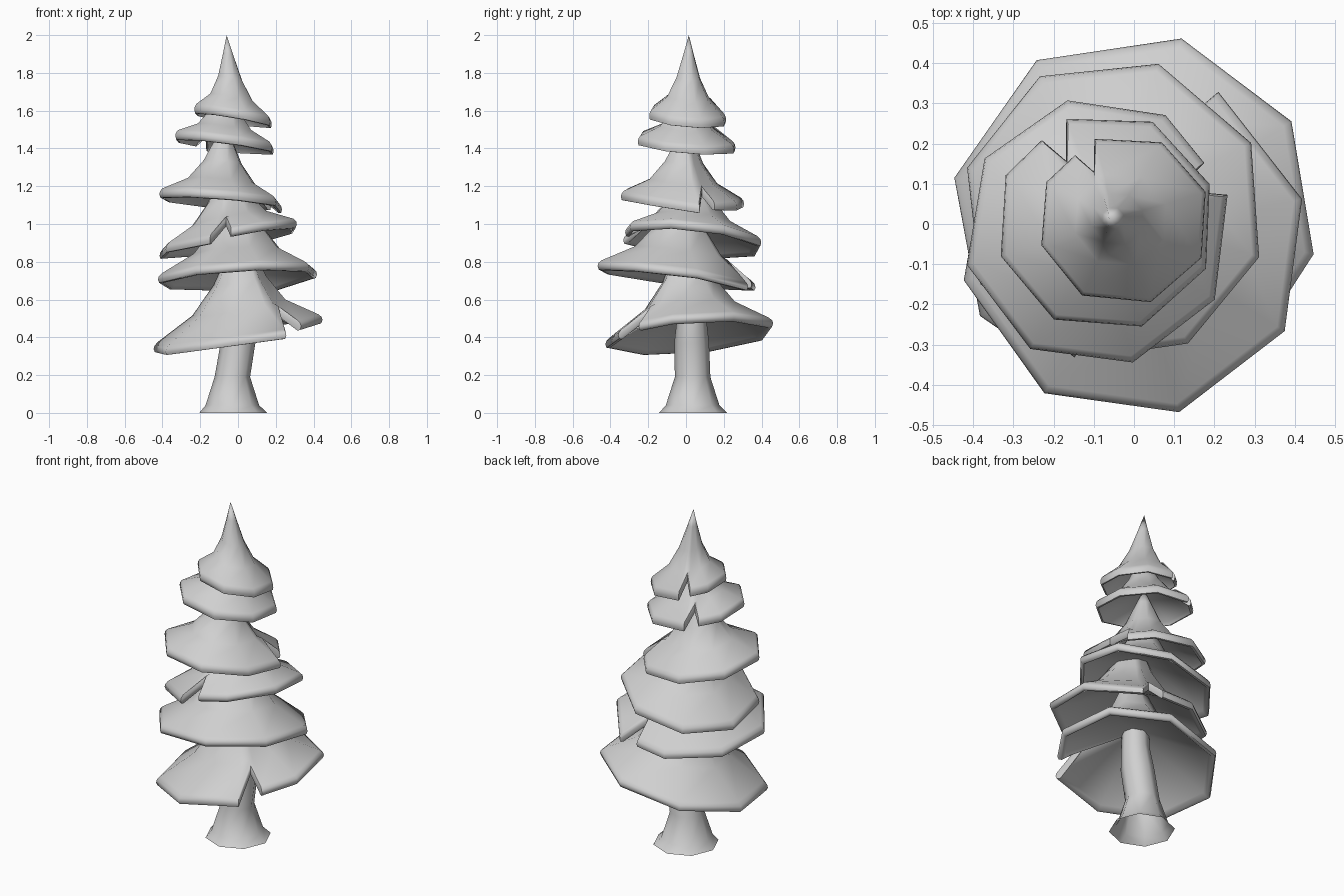
import bpy
import bmesh
from math import cos, sin, pi, radians

cube = bpy.data.objects.get("Cube")
if cube:
    bpy.data.objects.remove(cube)

grey = bpy.data.materials.new("plain_grey")
grey.use_nodes = True
colour = (0.63, 0.63, 0.63, 1)
grey.diffuse_color = colour
grey.node_tree.nodes["Principled BSDF"].inputs["Base Color"].default_value = colour


def loft(name, rings, bottom=None, top=None):
    """Skin a stack of equal rings; close an end with a fan if given its tip."""
    bm = bmesh.new()
    loops = [[bm.verts.new(p) for p in ring] for ring in rings]
    n = len(loops[0])
    for low, high in zip(loops, loops[1:]):
        for i in range(n):
            j = (i + 1) % n
            bm.faces.new((low[i], low[j], high[j], high[i]))
    for point, loop in ((bottom, loops[0]), (top, loops[-1])):
        if point is not None:
            tip = bm.verts.new(point)
            for i in range(n):
                bm.faces.new((loop[i], loop[(i + 1) % n], tip))
    bmesh.ops.recalc_face_normals(bm, faces=bm.faces)
    mesh = bpy.data.meshes.new(name)
    bm.to_mesh(mesh)
    bm.free()
    obj = bpy.data.objects.new(name, mesh)
    obj.data.materials.append(grey)
    bpy.context.collection.objects.link(obj)
    bpy.ops.object.select_all(action='DESELECT')
    obj.select_set(True)
    bpy.context.view_layer.objects.active = obj
    bpy.ops.object.shade_smooth_by_angle(angle=radians(60))
    return obj


# Skirt section: share of the radius, fixed height, share of the tier height
SECTION = [(.9, -.005, 0), (.945, -.024, 0), (.985, -.022, 0), (1, -.005, 0),
           (.99, .012, 0), (.95, .026, .005), (.55, 0, .23), (.31, 0, .47), (.13, 0, .77)]

# Skirt outline: drooping corner, notch, notch end, then the plain corners
OUTLINE = [(0, 1, "corner"), (12, 1, "notch"), (17, .94, "")]
OUTLINE += [(d, 1, "") for d in (44, 87, 131, 178, 224, 269, 314)]


def branch_tier(name, centre, base, radius, height, slope, turn, peak):
    """Tilted hollow eight-sided skirt, split by a notch beside a drooping corner."""
    rings = []
    for share, lift, rise in SECTION:
        ring = []
        outer = share > .7
        cx = centre[0] * (1 - rise) + peak[0] * rise
        cy = centre[1] * (1 - rise) + peak[1] * rise
        for degrees, reach, kind in OUTLINE:
            r = share * reach
            z = lift + rise * height
            if outer and kind == "notch":
                r = .63 + (share - .9) * .3
                z += .155 * height
            if outer and kind == "corner":
                z -= .05 * radius
            a = radians(turn + degrees)
            x, y = r * radius * cos(a), r * radius * sin(a)
            z += slope[0] * x + slope[1] * y
            ring.append((cx + x, cy + y, base + z))
        rings.append(ring)
    return loft(name, rings, (*centre, base + .32 * height), (*peak, base + height))


# Branch tiers, bottom to top
branch_tier("bottom_branches", (0, .02), .42, .457, .6, (.19, .08), -56, (.02, 0))
branch_tier("lower_branches", (0, -.05), .725, .433, .55, (.06, -.12), 61, (0, 0))
branch_tier("lower_middle_branches", (-.05, .035), .92, .38, .45, (.2, -.1), -105, (-.05, .03))
branch_tier("upper_middle_branches", (-.09, -.02), 1.13, .336, .42, (-.08, -.08), 16, (-.07, 0))
branch_tier("upper_branches", (-.07, .005), 1.43, .275, .35, (-.13, -.08), 111, (-.06, 0))
branch_tier("tree_top", (-.025, .01), 1.57, .215, .43, (-.17, -.08), 110, (-.06, .015))

# Trunk: flared open foot, slight bend
trunk = []
for x, y, z, r in [(-.025, .037, 0, .18), (-.03, .035, .04, .142), (-.03, .035, .19, .094),
                   (0, .03, .37, .092), (.015, .03, .5, .078), (.01, .02, .75, .07)]:
    trunk.append([(x + r * cos(k * pi / 4), y + r * sin(k * pi / 4), z) for k in range(8)])
loft("trunk", trunk)
